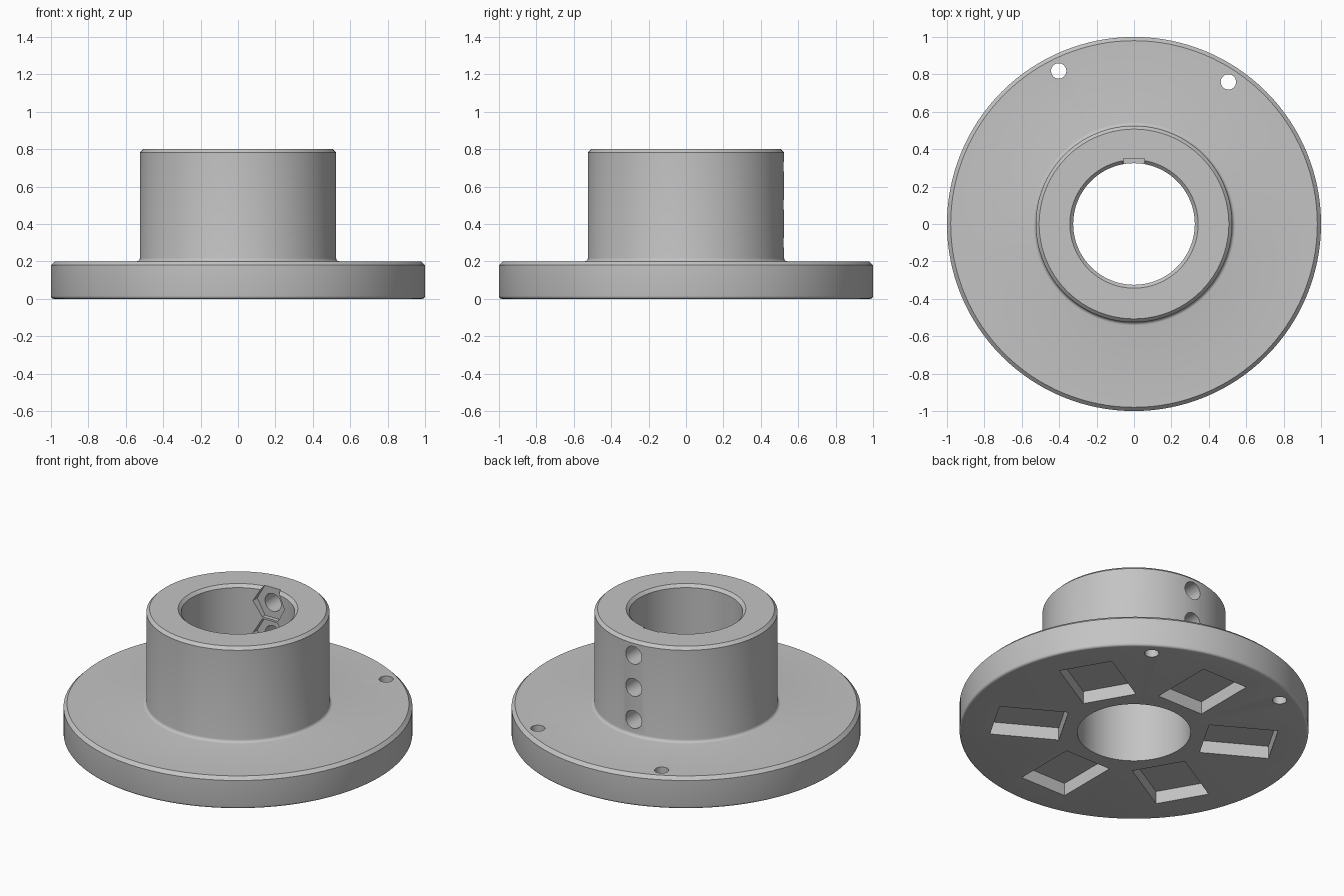
import bpy
import bmesh
from math import cos, sin, pi, radians
from mathutils import Matrix

cube = bpy.data.objects.get("Cube")
if cube:
    bpy.data.objects.remove(cube, do_unlink=True)

# One plain grey material
grey = bpy.data.materials.new("plain grey")
grey.use_nodes = True
colour = (0.55, 0.55, 0.55, 1)
grey.diffuse_color = colour
grey.node_tree.nodes["Principled BSDF"].inputs["Base Color"].default_value = colour


def make_object(name, bm):
    bmesh.ops.recalc_face_normals(bm, faces=bm.faces)
    mesh = bpy.data.meshes.new(name)
    bm.to_mesh(mesh)
    bm.free()
    mesh.materials.append(grey)
    obj = bpy.data.objects.new(name, mesh)
    bpy.context.collection.objects.link(obj)
    return obj


def arc(cx, cz, radius, start, end, steps=4):
    angles = [radians(start + (end - start) * i / steps) for i in range(steps + 1)]
    return [(cx + radius * cos(a), cz + radius * sin(a)) for a in angles]


def lathe(name, profile, segments=128):
    bm = bmesh.new()
    rings = []
    for s in range(segments):
        a = 2 * pi * s / segments
        rings.append([bm.verts.new((r * cos(a), r * sin(a), z)) for r, z in profile])
    n = len(profile)
    for s in range(segments):
        here, there = rings[s], rings[(s + 1) % segments]
        for i in range(n):
            j = (i + 1) % n
            bm.faces.new((here[i], there[i], there[j], here[j]))
    return make_object(name, bm)


def prism(name, sides, radius, depth, matrix):
    bm = bmesh.new()
    bmesh.ops.create_cone(bm, cap_ends=True, segments=sides, radius1=radius,
                          radius2=radius, depth=depth, matrix=matrix)
    return make_object(name, bm)


def box(name, size, matrix):
    bm = bmesh.new()
    bmesh.ops.create_cube(bm, size=1, matrix=matrix @ Matrix.Diagonal((*size, 1)))
    return make_object(name, bm)


# Flange and hub with chamfered rims, a root fillet and a through bore
profile = [(0.325, 0)]
profile += arc(0.985, 0.015, 0.015, -90, 0)
profile += [(1, 0.18), (0.98, 0.2)]
profile += arc(0.543, 0.218, 0.018, 270, 180)
profile += [(0.525, 0.782), (0.507, 0.8), (0.343, 0.8), (0.325, 0.782)]
hub = lathe("flanged_hub", profile)

cutters = []

# Six rectangular pockets under the flange
for k in range(6):
    spin = Matrix.Rotation(radians(30 + 60 * k), 4, "Z")
    place = spin @ Matrix.Translation((0.61, 0, 0))
    cutters.append(box("pocket_cutter", (0.4, 0.32, 0.16), place))

# Two pin holes through the flange
for angle in (56.4, 116.2):
    a = radians(angle)
    place = Matrix.Translation((0.912 * cos(a), 0.912 * sin(a), 0.1))
    cutters.append(prism("pin_hole_cutter", 32, 0.041, 0.4, place))

# Three screw holes in the back of the hub, each with a nut recess in the bore
turn = Matrix.Rotation(radians(90), 4, "X")
flat = Matrix.Rotation(radians(90), 4, "Z")
for z in (0.3, 0.503, 0.706):
    place = Matrix.Translation((0, 0.45, z)) @ turn
    cutters.append(prism("screw_hole_cutter", 32, 0.056, 0.4, place))
    place = Matrix.Translation((0, 0.25, z)) @ turn @ flat
    cutters.append(prism("nut_recess_cutter", 6, 0.11, 0.2, place))

# The nut recess needs a corner on each side, so aim one along x
for c in cutters:
    if c.name.startswith("nut"):
        xs = [v.co.x for v in c.data.vertices]
        if max(xs) < 0.105:
            c.data.transform(Matrix.Translation((0, 0, 0)))
            z = sum(v.co.z for v in c.data.vertices) / len(c.data.vertices)
            c.data.transform(Matrix.Translation((0, 0, z))
                             @ Matrix.Rotation(radians(30), 4, "Y")
                             @ Matrix.Translation((0, 0, -z)))

bpy.context.view_layer.objects.active = hub
hub.select_set(True)
for c in cutters:
    mod = hub.modifiers.new("cut", "BOOLEAN")
    mod.operation = "DIFFERENCE"
    mod.solver = "EXACT"
    mod.object = c
    bpy.ops.object.modifier_apply(modifier=mod.name)
    bpy.data.objects.remove(c, do_unlink=True)

# Smooth round walls, crisp edges
bpy.ops.object.select_all(action="DESELECT")
hub.select_set(True)
bpy.ops.object.shade_smooth_by_angle(angle=radians(30))
